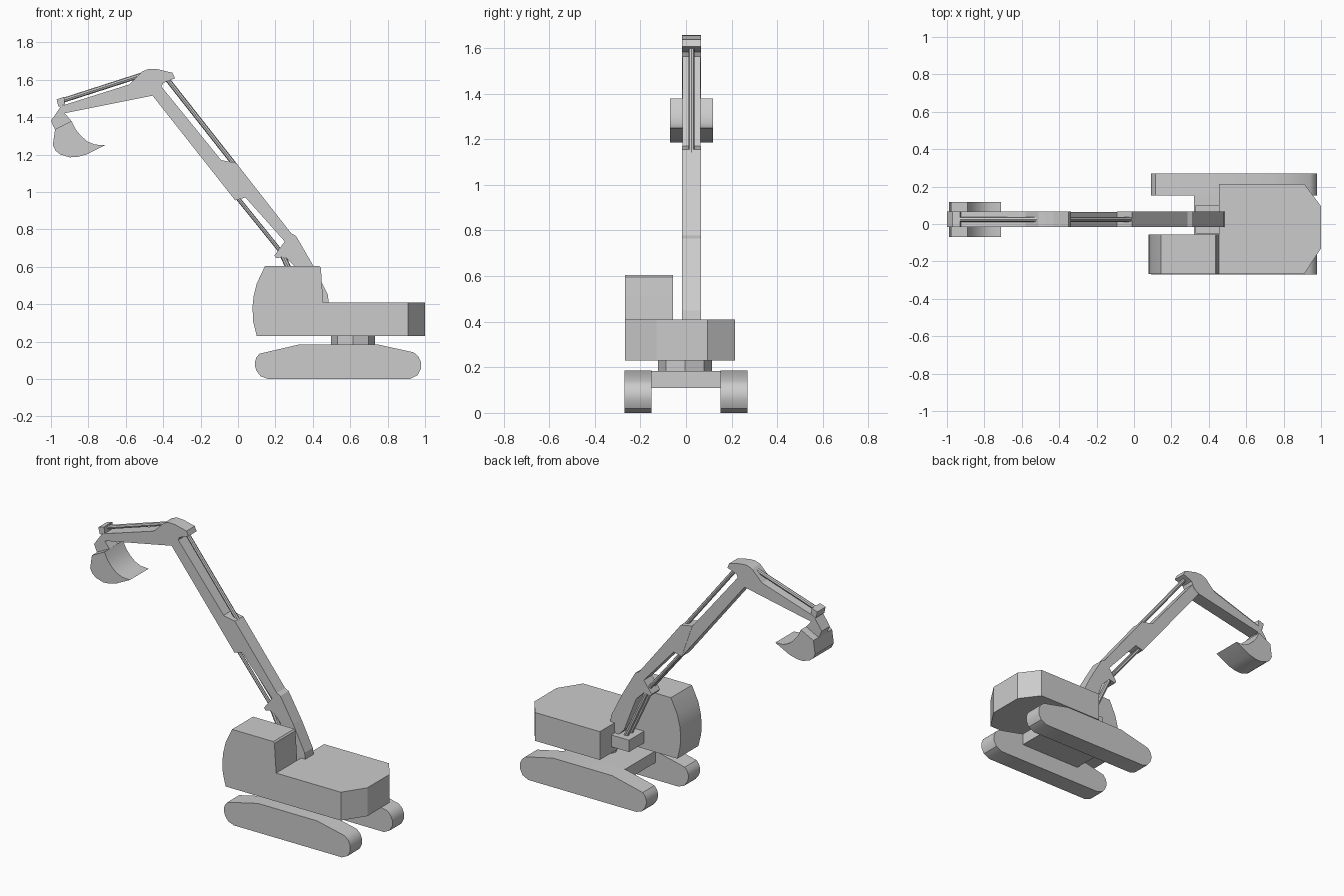
import bpy, bmesh
from math import atan2
from mathutils import Vector, Matrix

cube = bpy.data.objects.get("Cube")
if cube:
    bpy.data.objects.remove(cube, do_unlink=True)

# One plain grey finish for the whole machine
grey = bpy.data.materials.new("plain_grey")
grey.use_nodes = True
grey.diffuse_color = (0.6, 0.6, 0.6, 1)
grey.node_tree.nodes["Principled BSDF"].inputs["Base Color"].default_value = (0.6, 0.6, 0.6, 1)

ARM_Y = (-0.017, 0.066)
ARM_MID = sum(ARM_Y) / 2


def finish(name, bm, smooth=False):
    bmesh.ops.recalc_face_normals(bm, faces=bm.faces)
    mesh = bpy.data.meshes.new(name)
    bm.to_mesh(mesh)
    bm.free()
    mesh.materials.append(grey)
    obj = bpy.data.objects.new(name, mesh)
    bpy.context.collection.objects.link(obj)
    if smooth:
        bpy.ops.object.select_all(action="DESELECT")
        obj.select_set(True)
        bpy.context.view_layer.objects.active = obj
        bpy.ops.object.shade_smooth_by_angle(angle=0.6)
    return obj


def prism(name, points, low, high, axis="y", smooth=False):
    """Extrude a side profile along y, or a plan outline along z."""
    bm = bmesh.new()
    place = (lambda a, b: (a, low, b)) if axis == "y" else (lambda a, b: (a, b, low))
    face = bm.faces.new([bm.verts.new(place(a, b)) for a, b in points])
    grown = bmesh.ops.extrude_face_region(bm, geom=[face])["geom"]
    step = Vector((0, high - low, 0)) if axis == "y" else Vector((0, 0, high - low))
    bmesh.ops.translate(bm, vec=step, verts=[v for v in grown if isinstance(v, bmesh.types.BMVert)])
    return finish(name, bm, smooth)


def box(name, x, y, z):
    return prism(name, [(x[0], z[0]), (x[1], z[0]), (x[1], z[1]), (x[0], z[1])], *y)


def rod(name, start, end, radius, y=ARM_MID):
    """Eight-sided rod between two points of the side profile."""
    a, b = Vector((start[0], y, start[1])), Vector((end[0], y, end[1]))
    turn = (b - a).to_track_quat("Z", "Y").to_matrix().to_4x4()
    bm = bmesh.new()
    bmesh.ops.create_cone(bm, cap_ends=True, segments=8, radius1=radius, radius2=radius,
                          depth=(b - a).length, matrix=Matrix.Translation((a + b) / 2) @ turn)
    return finish(name, bm, True)


# Tracks and the frame between them
track = [(0.09, 0.09), (0.098, 0.115), (0.115, 0.135), (0.33, 0.185), (0.745, 0.185),
         (0.94, 0.142), (0.965, 0.12), (0.978, 0.09), (0.978, 0.055), (0.96, 0.02),
         (0.92, 0), (0.16, 0), (0.12, 0.015), (0.098, 0.045), (0.09, 0.07)]
prism("right_track", track, -0.27, -0.152, smooth=True)
prism("left_track", track, 0.152, 0.27, smooth=True)
box("track_frame", (0.32, 0.75), (-0.155, 0.155), (0.11, 0.184))

# Turntable
bm = bmesh.new()
bmesh.ops.create_cone(bm, cap_ends=True, segments=8, radius1=0.118, radius2=0.118, depth=0.06,
                      matrix=Matrix.Translation((0.615, -0.005, 0.207)))
finish("turntable", bm)

# Engine house, cab and boom mount
house = [(0.455, -0.267), (0.91, -0.267), (1, -0.13), (1, 0.095), (0.91, 0.215), (0.455, 0.215)]
prism("engine_house", house, 0.23, 0.41, "z")
cab = [(0.1, 0.23), (0.08, 0.31), (0.078, 0.39), (0.083, 0.44), (0.1, 0.51), (0.145, 0.605),
       (0.435, 0.605), (0.443, 0.595), (0.455, 0.41), (0.455, 0.23)]
prism("cab", cab, -0.267, -0.056, smooth=True)
box("boom_mount", (0.33, 0.46), (-0.05, 0.1), (0.27, 0.345))

# Boom: lower section with its bracket, then the upper section
lower_boom = [(-0.015, 0.955), (0.04, 0.97), (0.025, 0.995), (0.25, 0.735), (0.195, 0.66),
              (0.205, 0.645), (0.25, 0.655), (0.305, 0.6), (0.39, 0.38), (0.44, 0.33),
              (0.485, 0.41), (0.48, 0.45), (0.4, 0.61), (0.31, 0.765), (0.285, 0.778),
              (-0.01, 1.155), (-0.09, 1.17)]
lower_boom.remove((0.025, 0.995))
prism("lower_boom", lower_boom, *ARM_Y)
upper_boom = [(-0.457, 1.515), (-0.015, 0.955), (-0.005, 1.09), (-0.09, 1.17), (-0.415, 1.57)]
prism("upper_boom", upper_boom, ARM_Y[0] + 0.002, ARM_Y[1] - 0.002)

# Stick
stick = [(-0.457, 1.515), (-0.93, 1.42), (-0.955, 1.457), (-0.58, 1.575), (-0.51, 1.645),
         (-0.475, 1.658), (-0.43, 1.656), (-0.35, 1.637), (-0.337, 1.607), (-0.4, 1.583),
         (-0.42, 1.54)]
prism("stick", stick, *ARM_Y)

# Bucket, its link and the small rod head
link = [(-0.945, 1.46), (-1, 1.38), (-0.98, 1.335), (-0.89, 1.378), (-0.93, 1.425)]
prism("bucket_link", link, *ARM_Y)
bucket = [(-0.978, 1.335), (-0.99, 1.25), (-0.975, 1.22), (-0.95, 1.2), (-0.9, 1.185),
          (-0.86, 1.187), (-0.81, 1.2), (-0.71, 1.25), (-0.765, 1.253), (-0.805, 1.27),
          (-0.84, 1.3), (-0.868, 1.335), (-0.89, 1.38)]
prism("bucket", bucket, -0.07, 0.118, smooth=True)
head = [(-0.97, 1.495), (-0.96, 1.455), (-0.925, 1.468), (-0.93, 1.508)]
prism("rod_head", head, *ARM_Y)

# Hydraulic rods
rod("stick_rod", (-0.95, 1.485), (-0.5, 1.63), 0.013)
rod("boom_top_rod", (-0.38, 1.605), (-0.01, 1.135), 0.013)
for side, offset in (("right", -0.022), ("left", 0.022)):
    rod(side + "_lift_rod", (0, 0.965), (0.23, 0.68), 0.011, ARM_MID + offset)
    rod(side + "_lift_cylinder", (0.23, 0.68), (0.39, 0.335), 0.015, ARM_MID + offset)
